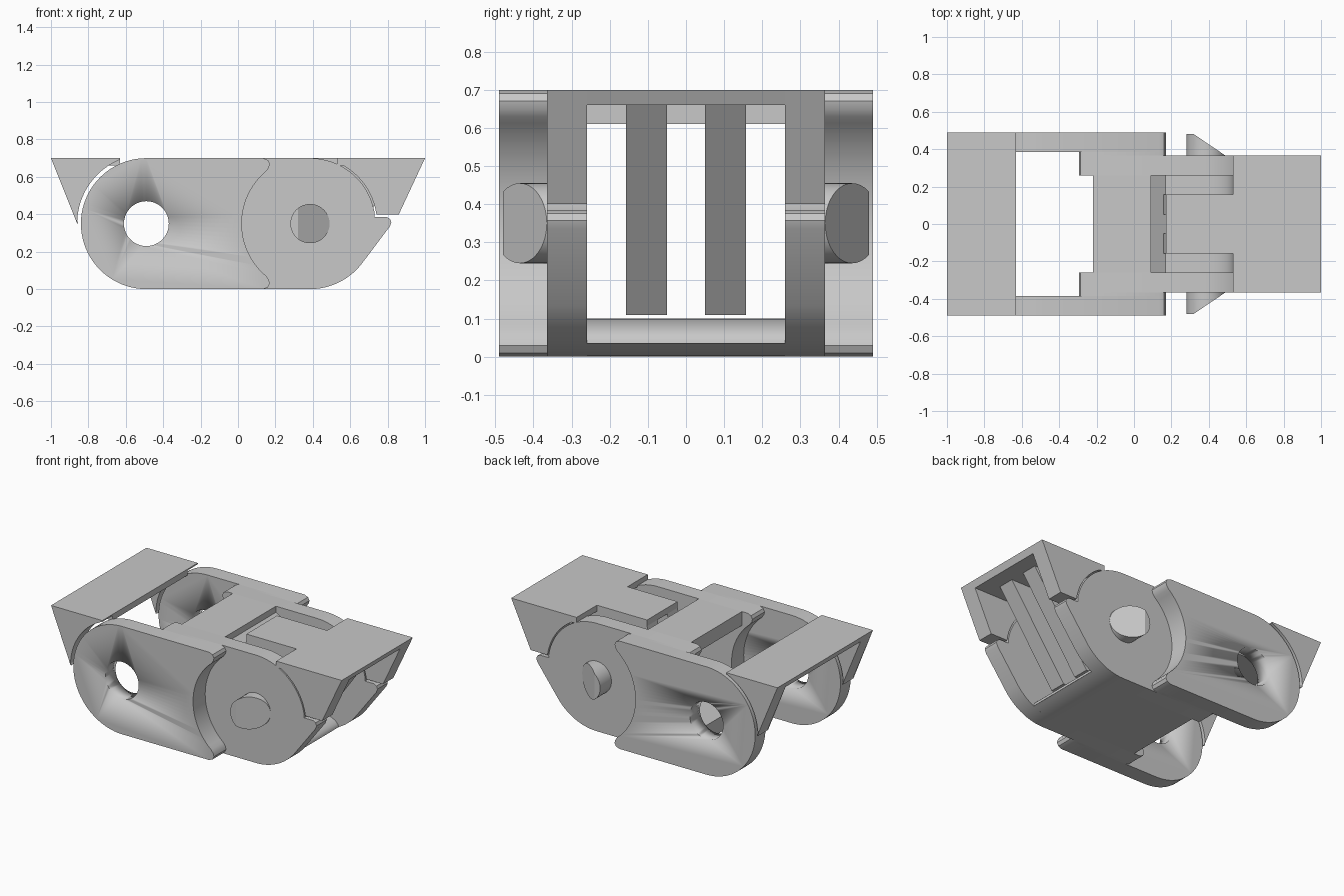
import bpy, bmesh
from math import sin, cos, radians, sqrt

cube = bpy.data.objects.get("Cube")
if cube:
    bpy.data.objects.remove(cube, do_unlink=True)

grey = bpy.data.materials.new("plain_grey")
grey.use_nodes = True
grey.diffuse_color = (0.58, 0.58, 0.58, 1)
grey.node_tree.nodes["Principled BSDF"].inputs["Base Color"].default_value = grey.diffuse_color

MID = 0.35          # height of both pivots
HOLE_X, PIN_X = -0.49, 0.385
R = 0.35            # radius of the rounded link ends


def arc(cx, r, a0, a1, n=24):
    """Points on an arc in the xz plane around a pivot, angles in degrees."""
    angles = [radians(a0 + (a1 - a0) * i / n) for i in range(n + 1)]
    return [(cx + r * cos(a), MID + r * sin(a)) for a in angles]


def finish(bm, name):
    bmesh.ops.recalc_face_normals(bm, faces=bm.faces)
    mesh = bpy.data.meshes.new(name)
    bm.to_mesh(mesh)
    bm.free()
    mesh.materials.append(grey)
    ob = bpy.data.objects.new(name, mesh)
    bpy.context.collection.objects.link(ob)
    bpy.ops.object.select_all(action="DESELECT")
    ob.select_set(True)
    bpy.context.view_layer.objects.active = ob
    bpy.ops.object.shade_smooth_by_angle(angle=radians(30))
    return ob


def prism(points, y0, y1):
    """Extrude an xz profile from y0 to y1."""
    bm = bmesh.new()
    face = bm.faces.new([bm.verts.new((x, y0, z)) for x, z in points])
    new = bmesh.ops.extrude_face_region(bm, geom=[face])["geom"]
    verts = [v for v in new if isinstance(v, bmesh.types.BMVert)]
    bmesh.ops.translate(bm, verts=verts, vec=(0, y1 - y0, 0))
    return bm


def plate(name, points, y0, y1):
    return finish(prism(points, y0, y1), name)


def cut(ob, cutter):
    mod = ob.modifiers.new("cut", "BOOLEAN")
    mod.operation, mod.solver, mod.object = "DIFFERENCE", "EXACT", cutter
    bpy.context.view_layer.objects.active = ob
    bpy.ops.object.modifier_apply(modifier="cut")
    bpy.data.objects.remove(cutter, do_unlink=True)


def socket_edge(cx, side):
    """Concave edge with rounded tips, top to bottom; side is the way it bulges."""
    tip = [(0.25, 0.7), (0.225, 0.69), (0.215, 0.67), (0.22, 0.65)]
    top = [(cx + side * dx, z) for dx, z in tip]
    curve = [(cx + side * (x - cx), z) for x, z in arc(cx, 0.365, 50, -50)]
    return top + curve + [(x, 2 * MID - z) for x, z in reversed(top)]


right_edge = socket_edge(PIN_X, -1)
left_edge = socket_edge(HOLE_X - 0.02, 1)

# Profiles of the side walls
outer = arc(HOLE_X, R, 270, 90, 40) + right_edge
spacer = left_edge[::-1] + right_edge
nose = [(0.73, 0.385), (0.795, 0.385), (0.813, 0.375), (0.82, 0.357), (0.812, 0.335)]
inner = left_edge[::-1] + arc(PIN_X, R, 90, 9) + nose + arc(PIN_X, R, -38, -90)

# Triangular cheeks under the two end covers
right_cheek = [(0.53, 0.7), (1, 0.7), (0.86, 0.4), (0.74, 0.4)] + arc(PIN_X, 0.358, 9, 66)
left_cheek = [(-0.632, 0.7), (-1, 0.7), (-0.855, MID)] + arc(HOLE_X, 0.37, 180, 112.5)

for name, s in (("left", -1), ("right", 1)):
    wall = plate(name + "_outer_arm", outer, s * 0.385, s * 0.49)
    cut(wall, plate("hole_cutter", arc(HOLE_X, 0.12, 0, 351, 39), s * 0.3, s * 0.6))
    plate(name + "_wall_spacer", spacer, s * 0.365, s * 0.385)
    plate(name + "_inner_wall", inner, s * 0.26, s * 0.365)
    plate(name + "_front_cheek", right_cheek, s * 0.26, s * 0.365)
    plate(name + "_rear_cheek", left_cheek, s * 0.385, s * 0.49)

    # Pivot pin with a slanted lead-in
    bm = prism(arc(PIN_X, 0.105, 0, 351, 39), s * 0.35, s * 0.48)
    cutting = bmesh.ops.bisect_plane(
        bm, geom=bm.verts[:] + bm.edges[:] + bm.faces[:],
        plane_co=(0.32, s * 0.48, MID), plane_no=(0.115, s * 0.17, 0), clear_outer=True)
    rim = [e for e in cutting["geom_cut"] if isinstance(e, bmesh.types.BMEdge)]
    bmesh.ops.holes_fill(bm, edges=rim)
    finish(bm, name + "_pivot_pin")

    # Slanted divider rib hanging from the clip cover
    rib = [(0.17, 0.66), (0.88, 0.66), (0.49, 0.11), (0.03, 0.11)]
    plate(name + "_divider_rib", rib, s * 0.05, s * 0.157)

# Bridge and floor joining the two side walls
bridge = [(-0.22, 0.7), (0.09, 0.7), (0.09, 0.66), (0.17, 0.61), (-0.22, 0.61)]
plate("top_bridge", bridge, -0.26, 0.26)
lip = [(0.4 + 0.14 * sin(radians(a)), 0.035 + 0.065 * cos(radians(a))) for a in range(0, 91, 9)]
plate("floor", [(-0.22, 0.1)] + lip + arc(PIN_X, R, -64, -90, 8) + [(-0.22, 0)], -0.26, 0.26)

# End covers and the tongue of the clip cover
plate("front_cover", [(0.53, 0.7), (1, 0.7), (0.981, 0.66), (0.53, 0.66)], -0.365, 0.365)
plate("cover_tongue", [(0.17, 0.7), (0.53, 0.7), (0.53, 0.66), (0.17, 0.66)], -0.157, 0.157)
plate("rear_cover", [(-0.632, 0.7), (-1, 0.7), (-0.983, 0.66), (-0.632, 0.66)], -0.385, 0.385)
